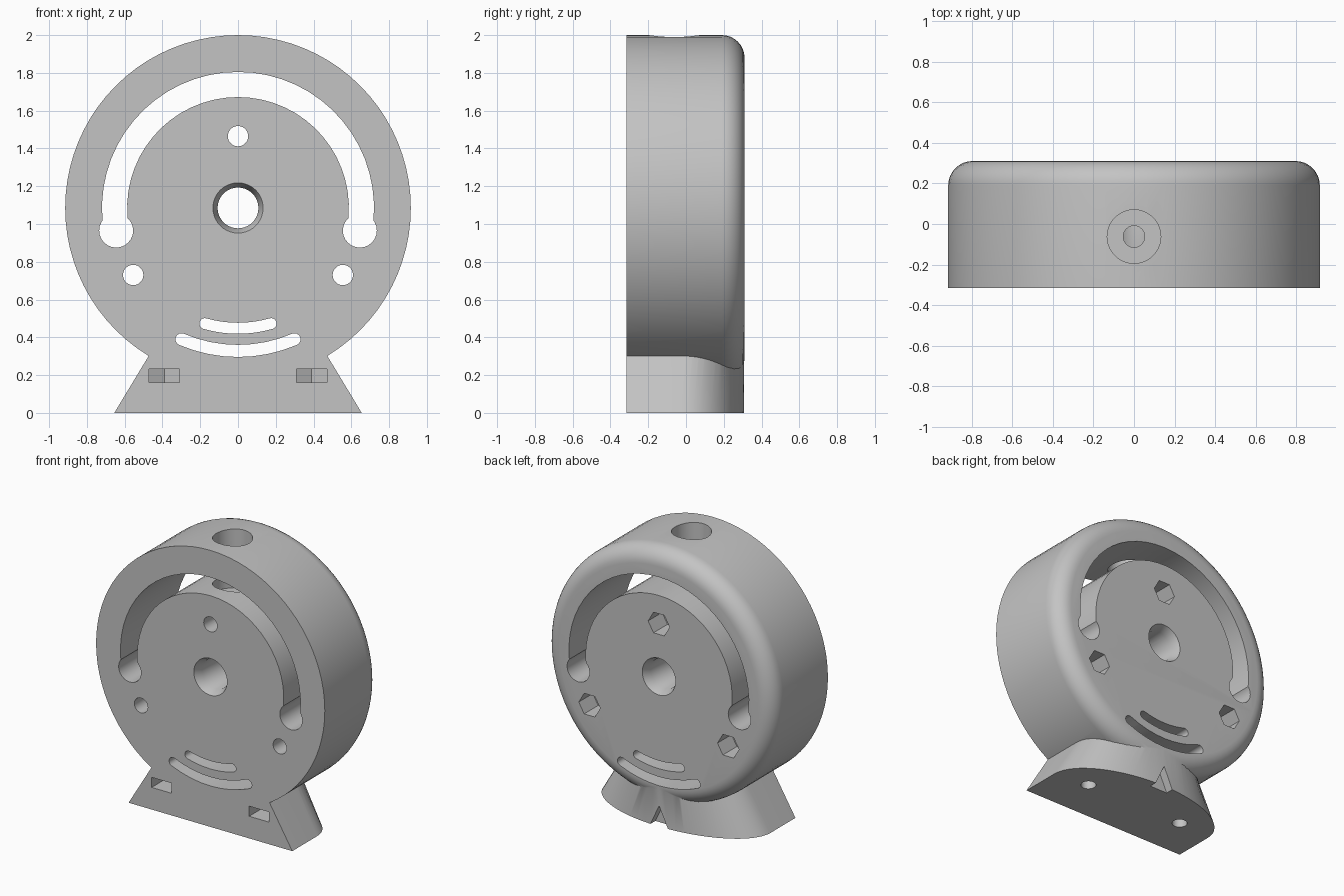
import bpy, bmesh, math

cube = bpy.data.objects.get("Cube")
if cube:
    bpy.data.objects.remove(cube, do_unlink=True)

CZ = 1.085            # height of the wheel axis
R = 0.915             # wheel radius
FRONT, BACK = -0.315, 0.31
FILLET = 0.12

grey = bpy.data.materials.new("plain grey")
grey.use_nodes = True
colour = (0.55, 0.55, 0.55, 1)
grey.diffuse_color = colour
grey.node_tree.nodes["Principled BSDF"].inputs["Base Color"].default_value = colour


def loft(name, rings):
    """Closed solid through matching rings of 3D points."""
    bm = bmesh.new()
    loops = [[bm.verts.new(p) for p in ring] for ring in rings]
    n = len(loops[0])
    for a, b in zip(loops, loops[1:]):
        for i in range(n):
            j = (i + 1) % n
            bm.faces.new((a[i], a[j], b[j], b[i]))
    bm.faces.new(loops[0])
    bm.faces.new(loops[-1])
    bmesh.ops.recalc_face_normals(bm, faces=bm.faces)
    mesh = bpy.data.meshes.new(name)
    bm.to_mesh(mesh)
    bm.free()
    mesh.materials.append(grey)
    obj = bpy.data.objects.new(name, mesh)
    bpy.context.collection.objects.link(obj)
    return obj


def circle(cx, cy, r, n=32, start=0.0):
    return [(cx + r * math.cos(start + 2 * math.pi * i / n),
             cy + r * math.sin(start + 2 * math.pi * i / n)) for i in range(n)]


def along_y(name, outline, y0=-0.5, y1=0.5):
    return loft(name, [[(x, y, z) for x, z in outline] for y in (y0, y1)])


def along_z(name, outline, z0, z1):
    return loft(name, [[(x, y, z) for x, y in outline] for z in (z0, z1)])


def lathe_y(name, profile, n):
    """Round solid about the wheel axis from (radius, y) pairs."""
    return loft(name, [[(x, y, z) for x, z in circle(0, CZ, r, n)] for r, y in profile])


def arc_slot(r, half, a0, a1, n, round_ends=True):
    """Outline of a curved slot about the wheel axis, angles in degrees."""
    a0, a1 = math.radians(a0), math.radians(a1)
    polar = lambda rad, a: (rad * math.cos(a), CZ + rad * math.sin(a))
    steps = [a0 + (a1 - a0) * i / n for i in range(n + 1)]
    pts = [polar(r + half, a) for a in steps]
    ends = [k * math.pi / 8 for k in range(1, 8)] if round_ends else []
    cx, cz = polar(r, a1)
    pts += [(cx + half * math.cos(a1 + t), cz + half * math.sin(a1 + t)) for t in ends]
    pts += [polar(r - half, a) for a in reversed(steps)]
    cx, cz = polar(r, a0)
    pts += [(cx + half * math.cos(a0 + math.pi + t), cz + half * math.sin(a0 + math.pi + t))
            for t in ends]
    return pts


def combine(target, tool, operation):
    tool.hide_render = True
    mod = target.modifiers.new(tool.name, 'BOOLEAN')
    mod.operation = operation
    mod.solver = 'EXACT'
    mod.object = tool
    bpy.context.view_layer.objects.active = target
    bpy.ops.object.modifier_apply(modifier=mod.name)
    bpy.data.objects.remove(tool, do_unlink=True)


# Round housing with a rounded back rim
rim = [(R - FILLET + FILLET * math.cos(t), BACK - FILLET + FILLET * math.sin(t))
       for t in [math.pi / 2 * i / 8 for i in range(9)]]
housing = lathe_y("housing", [(R, FRONT)] + rim, 80)

# Foot: flat front, straight sides, elliptical back, narrowing upwards
def foot_ring(z):
    a = 0.655 - 0.604 * z
    y0, b = -0.03, 0.338
    pts = [(a, FRONT, z)]
    pts += [(a * math.cos(math.pi * i / 32), y0 + b * math.sin(math.pi * i / 32), z)
            for i in range(33)]
    return pts + [(-a, FRONT, z)]

combine(housing, loft("foot", [foot_ring(0), foot_ring(0.33)]), 'UNION')

cutters = []

# Big curved slot with wider round ends
cutters.append(along_y("main_slot", arc_slot(0.6535, 0.0665, -10, 190, 32, False)))
for s in (-1, 1):
    cutters.append(along_y("slot_end", circle(s * 0.645, 0.965, 0.09, 24)))

# Two short curved vents below the axis
cutters.append(along_y("upper_vent", arc_slot(0.637, 0.029, 254, 286, 8)))
cutters.append(along_y("lower_vent", arc_slot(0.757, 0.032, 246.7, 293.3, 8)))

# Axle bore, chamfered on both faces
cutters.append(lathe_y("axle_bore", [
    (0.133, -0.4), (0.133, FRONT), (0.108, FRONT + 0.06),
    (0.108, BACK - 0.06), (0.133, BACK), (0.133, 0.4)], 40))

# Screw holes with hexagonal nut pockets at the back
for x, z in ((0, 1.465), (-0.555, 0.73), (0.555, 0.73)):
    cutters.append(along_y("screw_hole", circle(x, z, 0.054, 24)))
    cutters.append(along_y("nut_pocket", circle(x, z, 0.086, 6), 0.15, 0.5))

# Stepped hole from the top
cutters.append(along_z("top_hole", circle(0, -0.062, 0.132, 40), 1.57, 2.2))
cutters.append(along_z("top_pilot_hole", circle(0, -0.062, 0.053, 24), 1.1, 1.8))

# Foot screw holes and pointed nut slots opening at the front
for s in (-1, 1):
    x = s * 0.39
    slot = [(x - 0.08, -0.5), (x + 0.08, -0.5), (x + 0.08, 0.046),
            (x, 0.092), (x - 0.08, 0.046)]
    cutters.append(along_z("nut_slot", slot, 0.16, 0.233))
    cutters.append(along_z("foot_screw_hole", circle(x, 0, 0.05, 24), -0.1, 0.2))

# Small triangular cable notch at the back of the foot
cutters.append(along_y("cable_notch", [(-0.084, -0.03), (0.084, -0.03), (0, 0.15)], 0.25, 0.4))

for cutter in cutters:
    combine(housing, cutter, 'DIFFERENCE')

# Smooth curved walls, keep edges crisp
bpy.ops.object.select_all(action='DESELECT')
housing.select_set(True)
bpy.context.view_layer.objects.active = housing
bpy.ops.object.shade_smooth_by_angle(angle=math.radians(30))
